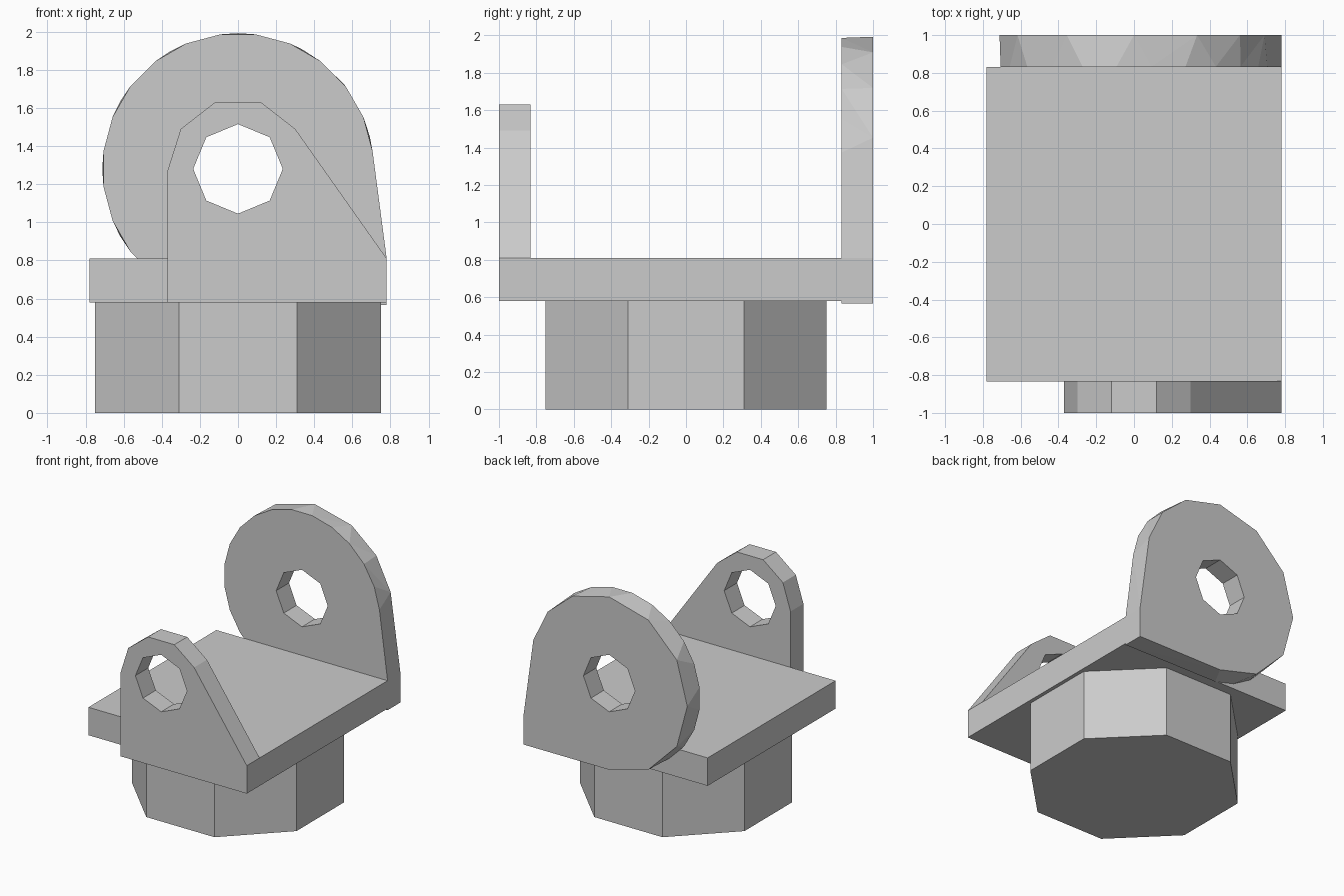
import bpy, bmesh
from math import sin, cos, pi, radians, atan2

if "Cube" in bpy.data.objects:
    bpy.data.objects.remove(bpy.data.objects["Cube"])

HOLE_Z = 1.28


def finish(bm, name):
    bmesh.ops.recalc_face_normals(bm, faces=bm.faces)
    me = bpy.data.meshes.new(name)
    bm.to_mesh(me)
    bm.free()
    ob = bpy.data.objects.new(name, me)
    bpy.context.collection.objects.link(ob)
    return ob


def arc(r, start, step, count):
    """Points on a circle around the hole, counter-clockwise in x/z."""
    angles = [radians(start + step * i) for i in range(count)]
    return [(r * cos(a), HOLE_Z + r * sin(a)) for a in angles]


def skin(bm, a, b):
    """Join two loops, which may differ in point count, by angle around the hole."""
    def params(loop):
        ang = [atan2(v.co.z - HOLE_Z, v.co.x) for v in loop]
        return [0.0] + [(t - ang[0]) % (2 * pi) for t in ang[1:]] + [2 * pi]
    ta, tb = params(a), params(b)
    i = j = 0
    while i < len(a) or j < len(b):
        va, vb = a[i % len(a)], b[j % len(b)]
        if j == len(b) or (i < len(a) and ta[i + 1] <= tb[j + 1] + 1e-5):
            i += 1
            bm.faces.new((va, a[i % len(a)], vb))
        else:
            j += 1
            bm.faces.new((va, b[j % len(b)], vb))


def lug(name, y0, front, y1, back):
    """Upright plate with an octagonal through hole."""
    bm = bmesh.new()
    hole = arc(0.235, 0, 45, 8)

    def ring(points, y):
        return [bm.verts.new((x, y, z)) for x, z in points]
    skin(bm, ring(front, y0), ring(back, y1))
    skin(bm, ring(hole, y0), ring(hole, y1))
    for y in (y0, y1):
        rim = [e for e in bm.edges if all(abs(v.co.y - y) < 1e-5 for v in e.verts)]
        bmesh.ops.triangle_fill(bm, edges=rim, use_beauty=True)
    return finish(bm, name)


# Octagonal foot, flats facing the axes
bm = bmesh.new()
bmesh.ops.create_cone(bm, cap_ends=True, segments=8, depth=0.58,
                      radius1=0.75 / cos(pi / 8), radius2=0.75 / cos(pi / 8))
a0 = atan2(bm.verts[:][0].co.y, bm.verts[:][0].co.x)
for i, v in enumerate(bm.verts):
    a = atan2(v.co.y, v.co.x) - a0 + pi / 8
    r = v.co.xy.length
    v.co.x, v.co.y = r * cos(a), r * sin(a)
    v.co.z += 0.29
finish(bm, "octagonal_foot")

# Flat platform
bm = bmesh.new()
bmesh.ops.create_cube(bm, size=1)
for v in bm.verts:
    v.co.x *= 1.56
    v.co.y *= 1.665
    v.co.z = 0.695 + v.co.z * 0.23
finish(bm, "platform")

# Small front lug with one sloping side
small = [(0.78, 0.58), (0.78, 0.81), (0.30, 1.49), (0.12, 1.63), (-0.12, 1.63),
         (-0.30, 1.49), (-0.37, 1.27), (-0.37, 0.58)]
lug("front_lug", -1.0, small, -0.8325, small)

# Large round rear lug: fine rim inside, coarser rim outside
corner = [(0.78, 0.567), (0.78, 0.81)]
inner = corner + arc(0.712, 7.5, 15, 18)
outer = corner + arc(0.712, 14, 24, 3) + arc(0.712, 90, 30, 7)
lug("rear_lug", 0.8325, inner, 1.0, outer)
